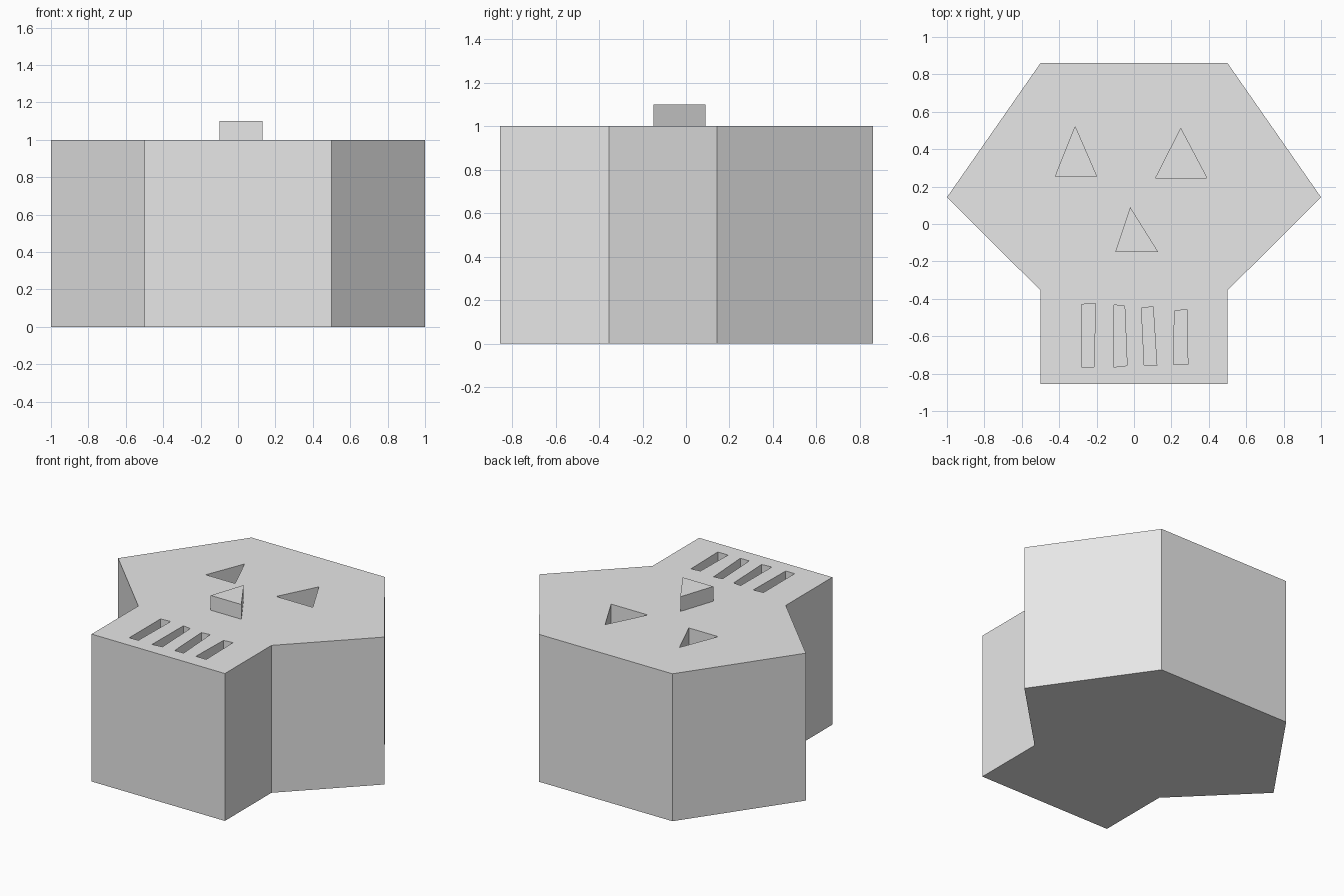
import bpy, bmesh

cube = bpy.data.objects.get("Cube")
if cube:
    bpy.data.objects.remove(cube, do_unlink=True)

grey = bpy.data.materials.new("plain_grey")
grey.use_nodes = True
grey.diffuse_color = (0.8, 0.8, 0.8, 1)
grey.node_tree.nodes["Principled BSDF"].inputs["Base Color"].default_value = (0.8, 0.8, 0.8, 1)

HEIGHT = 1.0
DEPTH = 0.2


def prism(name, outline, z0, z1):
    """Extrude a flat outline from z0 up to z1."""
    bm = bmesh.new()
    face = bm.faces.new([bm.verts.new((x, y, z0)) for x, y in outline])
    top = bmesh.ops.extrude_face_region(bm, geom=[face])["geom"]
    verts = [v for v in top if isinstance(v, bmesh.types.BMVert)]
    bmesh.ops.translate(bm, vec=(0, 0, z1 - z0), verts=verts)
    bmesh.ops.recalc_face_normals(bm, faces=bm.faces)
    mesh = bpy.data.meshes.new(name)
    bm.to_mesh(mesh)
    bm.free()
    mesh.materials.append(grey)
    obj = bpy.data.objects.new(name, mesh)
    bpy.context.collection.objects.link(obj)
    return obj


# Skull block: half outline mirrored across x
half = [(0.5, -0.855), (0.5, -0.355), (1.0, 0.143), (0.5, 0.86)]
skull = prism("skull_block", half + [(-x, y) for x, y in reversed(half)], 0, HEIGHT)

# Eye sockets and slightly crooked tooth slots
recesses = {
    "right_eye": [(-0.42, 0.255), (-0.2, 0.255), (-0.315, 0.52)],
    "left_eye": [(0.115, 0.245), (0.39, 0.245), (0.25, 0.51)],
    "tooth_1": [(-0.28, -0.765), (-0.213, -0.765), (-0.207, -0.425), (-0.28, -0.43)],
    "tooth_2": [(-0.11, -0.765), (-0.037, -0.757), (-0.05, -0.44), (-0.107, -0.432)],
    "tooth_3": [(0.055, -0.757), (0.122, -0.757), (0.102, -0.442), (0.04, -0.45)],
    "tooth_4": [(0.21, -0.752), (0.288, -0.752), (0.283, -0.457), (0.217, -0.465)],
}
for name, outline in recesses.items():
    cutter = prism(name + "_cutter", outline, HEIGHT - DEPTH, HEIGHT + 0.1)
    cutter.hide_render = True
    mod = skull.modifiers.new(name, 'BOOLEAN')
    mod.operation = 'DIFFERENCE'
    mod.solver = 'EXACT'
    mod.object = cutter
    bpy.context.view_layer.objects.active = skull
    bpy.ops.object.modifier_apply(modifier=mod.name)
    bpy.data.objects.remove(cutter, do_unlink=True)

# Raised nose
prism("nose", [(-0.1, -0.15), (0.13, -0.15), (-0.02, 0.09)], HEIGHT, HEIGHT + 0.1)
